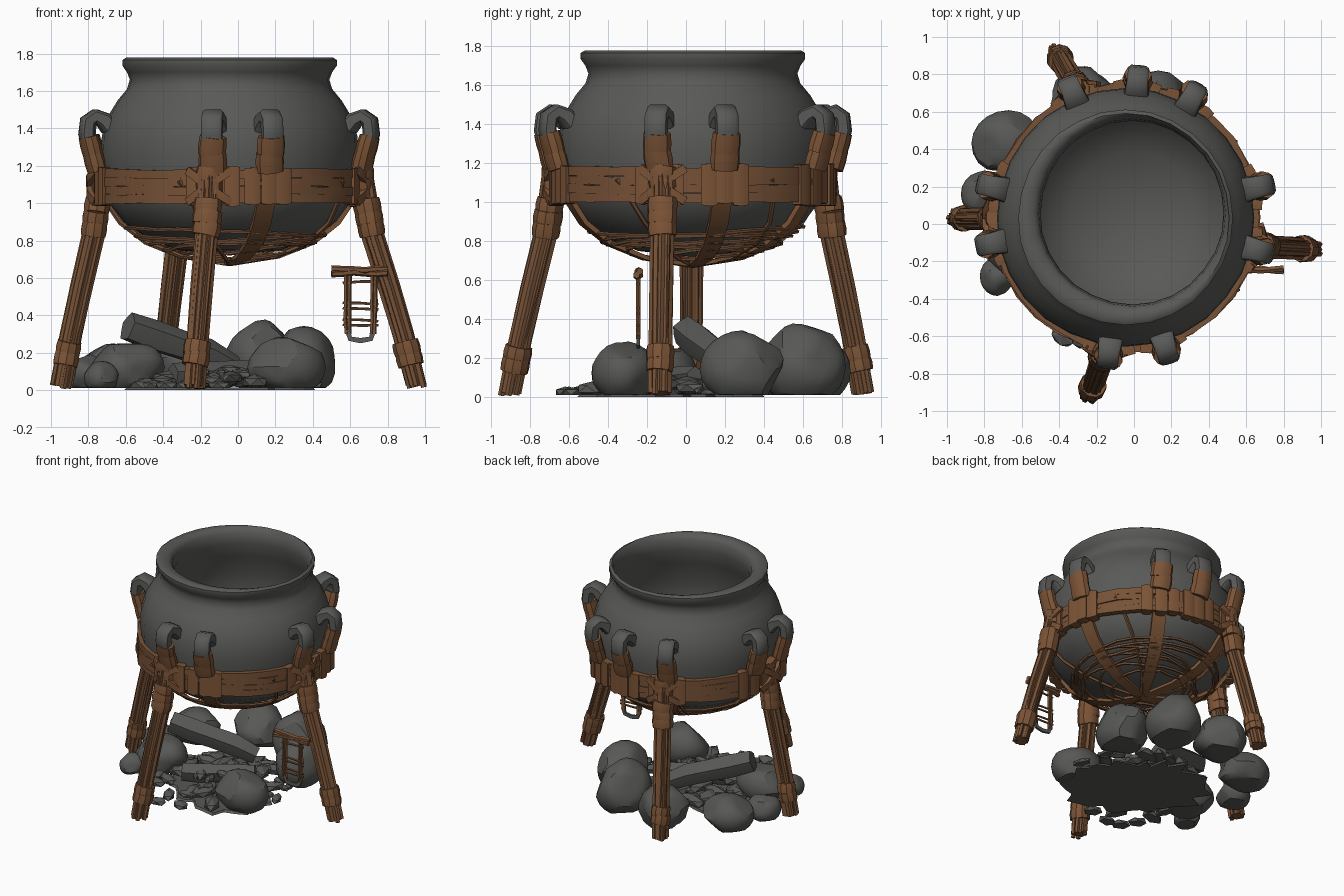
import bpy, bmesh, math, random
from math import sin, cos, pi, radians
from mathutils import Vector, Matrix

random.seed(4)
if "Cube" in bpy.data.objects:
    bpy.data.objects.remove(bpy.data.objects["Cube"])

CENTER = Vector((-0.045, 0.035, 0))
UP = Vector((0, 0, 1))


def material(name, color):
    m = bpy.data.materials.new(name)
    m.use_nodes = True
    m.diffuse_color = (*color, 1)
    bsdf = m.node_tree.nodes["Principled BSDF"]
    bsdf.inputs["Base Color"].default_value = (*color, 1)
    bsdf.inputs["Roughness"].default_value = 0.9
    return m


IRON = material("dark iron", (0.1, 0.103, 0.096))
STONE = material("grey stone", (0.096, 0.099, 0.092))
WOOD = material("brown wood", (0.185, 0.084, 0.038))
BIND = material("brown binding", (0.2, 0.088, 0.037))


def finish(name, bm, mat, angle=35):
    bmesh.ops.remove_doubles(bm, verts=bm.verts, dist=0.0005)
    bmesh.ops.recalc_face_normals(bm, faces=bm.faces)
    mesh = bpy.data.meshes.new(name)
    bm.to_mesh(mesh)
    bm.free()
    mesh.materials.append(mat)
    mesh.shade_smooth()
    mesh.set_sharp_from_angle(angle=radians(angle))
    ob = bpy.data.objects.new(name, mesh)
    bpy.context.collection.objects.link(ob)
    return ob


def jitter(a):
    return random.uniform(-a, a)


def radial(deg):
    return Vector((cos(radians(deg)), sin(radians(deg)), 0))


def tangent(deg):
    return radial(deg + 90)


def polar(deg, r, z):
    return CENTER + radial(deg) * r + UP * z


def box(w, h):
    return [(-w, -h), (w, -h), (w, h), (-w, h)]


def oval(n, a, b=None, groove=0.0):
    # every other point is pulled in when a groove depth is given
    b = b or a
    return [(a * cos(2 * pi * i / n) * (1 - groove * (i % 2)),
             b * sin(2 * pi * i / n) * (1 - groove * (i % 2))) for i in range(n)]


def sweep(bm, path, section, ref, scales=None, closed=False):
    # carry a section along a path; its first axis follows ref
    n, rows = len(path), []
    for i, p in enumerate(path):
        a = path[(i - 1) % n] if closed or i else p
        b = path[(i + 1) % n] if closed or i < n - 1 else p
        t = (b - a).normalized()
        side = (ref - t * ref.dot(t)).normalized()
        out = t.cross(side)
        s = scales[i] if scales else 1
        rows.append([bm.verts.new(p + (side * u + out * v) * s) for u, v in section])
    m = len(section)
    for i in range(n if closed else n - 1):
        r, q = rows[i], rows[(i + 1) % n]
        for j in range(m):
            k = (j + 1) % m
            bm.faces.new((r[j], r[k], q[k], q[j]))
    if not closed:
        bm.faces.new(rows[0])
        bm.faces.new(rows[-1])


def wrap(bm, a, b, w, h, ref, bands=3):
    # overlapping tilted bands wound round the line from a to b
    for i in range(bands):
        p, q = a.lerp(b, i / bands), a.lerp(b, (i + 1.2) / bands)
        tilt = ref * jitter(0.007)
        g = 1 + jitter(0.04)
        sweep(bm, [p - tilt, p.lerp(q, 0.5), q + tilt], oval(10, w * g, h * g), ref,
              [0.98, 1.03, 0.97])


# Cauldron, turned from one profile (outside, lip, inside); the mouth sits off centre
outside = [(0, .72), (.28, .75), (.45, .82), (.57, .9), (.645, 1.0), (.675, 1.12), (.69, 1.26),
           (.685, 1.36), (.655, 1.46), (.6, 1.55), (.55, 1.61), (.535, 1.66), (.55, 1.7),
           (.575, 1.735), (.575, 1.765), (.555, 1.778)]
inside = [(.525, 1.772), (.5, 1.74), (.49, 1.66), (.53, 1.54), (.59, 1.38), (.6, 1.16),
          (.5, .96), (.33, .83), (0, .77)]
MOUTH = Vector((.035, .025, 0))
bm = bmesh.new()
SEG = 28
rows = []
for i in range(SEG):
    wob, d = 1 + jitter(0.005), 360 * i / SEG
    rows.append([bm.verts.new(polar(d, r * wob, z)) for r, z in outside]
                + [bm.verts.new(polar(d, r * wob, z) + MOUTH) for r, z in inside])
for i in range(SEG):
    a, b = rows[i], rows[(i + 1) % SEG]
    for j in range(len(a) - 1):
        bm.faces.new((a[j], b[j], b[j + 1], a[j + 1]))
bmesh.ops.dissolve_degenerate(bm, edges=bm.edges, dist=0.0001)
finish("cauldron", bm, IRON, 50)

# Lugs with their bindings
LUGS = [113, 85, 61, 13, -14, -73, -97, 191, 167]
lug_path = [(.655, 1.405), (.69, 1.445), (.735, 1.465), (.772, 1.44), (.78, 1.37), (.755, 1.28), (.725, 1.18)]
bm, bw = bmesh.new(), bmesh.new()
lug_section = [(-.056, -.024), (-.04, -.037), (.04, -.037), (.056, -.024),
               (.056, .024), (.04, .037), (-.04, .037), (-.056, .024)]
for d in LUGS:
    sweep(bm, [polar(d, r, z) for r, z in lug_path], lug_section, tangent(d),
          [1.2, 1.1, 1, 1, 1, .95, .9])
    wrap(bw, polar(d, .72, 1.17), polar(d, .765, 1.34), .076, .055, tangent(d), 2)
finish("lugs", bm, IRON, 50)
finish("lug_bindings", bw, BIND)

# Hoop of slats round the belly
bm = bmesh.new()
for z in (1.025, 1.068, 1.112, 1.156):
    hoop = [polar(i * 12, .694 + jitter(.007), z + jitter(.006)) for i in range(30)]
    sweep(bm, hoop, box(.024, .022), UP, closed=True)
finish("hoop", bm, WOOD)

# Hoop bindings beside each lug
bm = bmesh.new()
for d in LUGS:
    for off in (-7.5, 0, 7.5):
        c, lean = d + off + jitter(1), jitter(.8)
        sweep(bm, [polar(c - 3, .697, 1.09), polar(c + lean, .703, 1.09), polar(c + 3, .697, 1.09)],
              box(.101 + jitter(.007), .034), UP, [.97, 1.03, .97])
finish("hoop_bindings", bm, BIND)

# Legs: grooved stick bundles with bindings at foot and top, crossed straps at the hoop
LEGS = [("front", (-.235, -.905), (-.155, -.68)), ("right", (.955, -.135), (.665, -.12)),
        ("back", (-.41, .91), (-.3, .715)), ("left", (-.945, .03), (-.735, .03))]
leg_steps = [(.02, 0), (.3, .25), (.55, .51), (.85, .84), (1.14, 1)]
for name, foot, top in LEGS:
    foot, top = Vector((*foot, 0)), Vector((*top, 0))
    path = [foot.lerp(top, f) + UP * z for z, f in leg_steps]
    out = (top - CENTER).normalized()
    deg = math.degrees(math.atan2(out.y, out.x))
    side = tangent(deg)
    bm = bmesh.new()
    sweep(bm, path, oval(18, .06, groove=.18), side, [.9, .97, 1.03, 1.05, 1])
    for i in range(7):
        a = 2 * pi * i / 7 + jitter(.3)
        off = (side * cos(a) + out * sin(a)) * .045
        ends = [p + off + UP * (jitter(.012) if j == 0 else 0) for j, p in enumerate(path)]
        sweep(bm, ends, oval(5, .017), side)
    finish(name + "_leg", bm, WOOD)
    bm = bmesh.new()
    wrap(bm, path[0].lerp(path[1], .4), path[0].lerp(path[1], .82), .07, .07, side, 2)
    wrap(bm, path[2].lerp(path[3], .92), path[3].lerp(path[4], .55), .077, .073, side)
    for s in (-1, 1):
        cross = [polar(deg - 9, .725, 1.09 - s * .085), polar(deg - 4, .75, 1.09 - s * .04),
                 polar(deg + 4, .75, 1.09 + s * .04), polar(deg + 9, .725, 1.09 + s * .085)]
        sweep(bm, cross, box(.022, .016), UP)
    wrap(bm, path[4] - UP * .13, path[4] + UP * .04, .07, .06, side)
    finish(name + "_leg_bindings", bm, BIND)

# Basket under the bowl: broad straps, thin ribs and woven rings
basket = [(.715, 1.12), (.67, 1.02), (.585, .895), (.45, .79), (.26, .715), (.0, .675)]


def basket_radius(z):
    for (r1, z1), (r2, z2) in zip(basket, basket[1:]):
        if z2 <= z <= z1:
            return r2 + (r1 - r2) * (z - z2) / (z1 - z2)
    return 0.05


bm = bmesh.new()
for d in (-73, 13, 61, 113, 167):
    sweep(bm, [polar(d, r, z) for r, z in basket], box(.05, .013), tangent(d),
          [1.05, 1, 1, .95, .85, .7])
finish("basket_straps", bm, BIND)

bm = bmesh.new()
for i in range(5):
    d = i * 72 + 35 + jitter(6)
    sweep(bm, [polar(d + k * 4, r, z) for k, (r, z) in enumerate(basket)], oval(5, .013), tangent(d))
for i in range(8):
    z0, tilt, ph = .715 + i * .019, random.uniform(.015, .045), random.uniform(0, 360)
    ring = []
    for d in range(0, 360, 15):
        z = max(.69, z0 + tilt * sin(radians(d + ph)) + jitter(.005))
        ring.append(polar(d, basket_radius(z) + .008, z))
    sweep(bm, ring, oval(5, .011), UP, closed=True)
finish("basket_weave", bm, WOOD)


def stone(bm, x, y, z, size, cuts, subdiv, spin=0):
    # a ball with random flat cuts, resting on the ground
    vs = bmesh.ops.create_icosphere(bm, subdivisions=subdiv, radius=1)["verts"]
    for _ in range(cuts):
        n = Vector((jitter(1), jitter(1), jitter(1))).normalized()
        lim = random.uniform(.78, .92)
        for v in vs:
            v.co -= n * max(0, v.co.dot(n) - lim)
    turn = Matrix.Rotation(spin, 3, "Z")
    for v in vs:
        p = turn @ Vector([c * s for c, s in zip(v.co, size)]) + Vector((x, y, z))
        p.z = max(p.z, .012)
        v.co = p


# Ring of stones: x, y, half width, half depth, height
ROCKS = [(.26, -.32, .2, .16, .28), (.35, .29, .17, .21, .33), (.13, .6, .19, .21, .37),
         (-.26, .65, .19, .19, .3), (-.67, .43, .19, .17, .24), (-.8, .16, .12, .12, .19),
         (-.6, -.12, .2, .17, .27), (-.73, -.28, .09, .1, .15)]
bm = bmesh.new()
for x, y, w, d, h in ROCKS:
    stone(bm, x, y, h * .44, (w * 1.05, d * 1.05, h * .6), 11, 3)
finish("hearth_stones", bm, STONE, 28)

# Ash bed and broken charcoal
bm = bmesh.new()
bed = []
for i in range(40):
    a = 2 * pi * i / 40
    r = .43 + .08 * cos(2 * a + 1.2) + jitter(.08)
    bed.append(Vector((-.08 + r * cos(a), -.08 + r * sin(a), 0)))
low = [bm.verts.new(p) for p in bed]
high = [bm.verts.new(p * .97 + UP * .015) for p in bed]
bm.faces.new(low)
bm.faces.new(high)
for i in range(40):
    k = (i + 1) % 40
    bm.faces.new((low[i], low[k], high[k], high[i]))
for i in range(60):
    a, r = random.uniform(0, 2 * pi), .5 * math.sqrt(random.random())
    s = random.uniform(.05, .14)
    stone(bm, -.08 + r * cos(a), -.1 + r * sin(a), .025 + .09 * (1 - r / .5),
          (s, s * .5, s * .36), 4, 1, random.uniform(0, pi))
for x, y in ((-.38, -.6), (-.27, -.62), (-.1, -.58), (-.45, -.5)):
    stone(bm, x, y, .025, (.075, .055, .03), 4, 1, jitter(1))
finish("charcoal", bm, STONE, 15)

# Burnt logs
bm = bmesh.new()
for a, b, r in [((-.59, 0, .345), (-.02, .26, .13), .085), ((-.35, -.2, .07), (.12, .05, .11), .07)]:
    a, b = Vector(a), Vector(b)
    line = [a.lerp(b, k / 4) + UP * jitter(.01) for k in range(5)]
    sweep(bm, line, oval(10, r, groove=.14), UP, [.95, 1.05, .97, 1, .75])
finish("burnt_logs", bm, STONE, 25)

# Small hanging rack beside the right leg
Y = -.245
bm = bmesh.new()
for dz in (-.012, .012):
    bar = [Vector((.5 + .06 * k, Y + jitter(.01), .635 + dz + jitter(.008))) for k in range(6)]
    sweep(bm, bar, oval(6, .018), UP)
for x in (.585, .725):
    for dx in (-.009, .009):
        post = [Vector((x + dx + jitter(.004), Y, .3 + .08 * k)) for k in range(5)]
        sweep(bm, post, oval(5, .011), Vector((1, 0, 0)))
for z in (.58, .465, .435, .375, .345):
    rung = [Vector((.56, Y, z + jitter(.01))), Vector((.655, Y, z)), Vector((.75, Y, z + jitter(.01)))]
    sweep(bm, rung, oval(5, .008), UP)
finish("rack", bm, WOOD)
bm = bmesh.new()
foot_bar = [Vector(p) for p in ((.585, Y, .32), (.6, Y, .275), (.655, Y, .265), (.71, Y, .275), (.725, Y, .32))]
sweep(bm, foot_bar, box(.008, .014), Vector((0, 1, 0)))
finish("rack_hook", bm, IRON)
